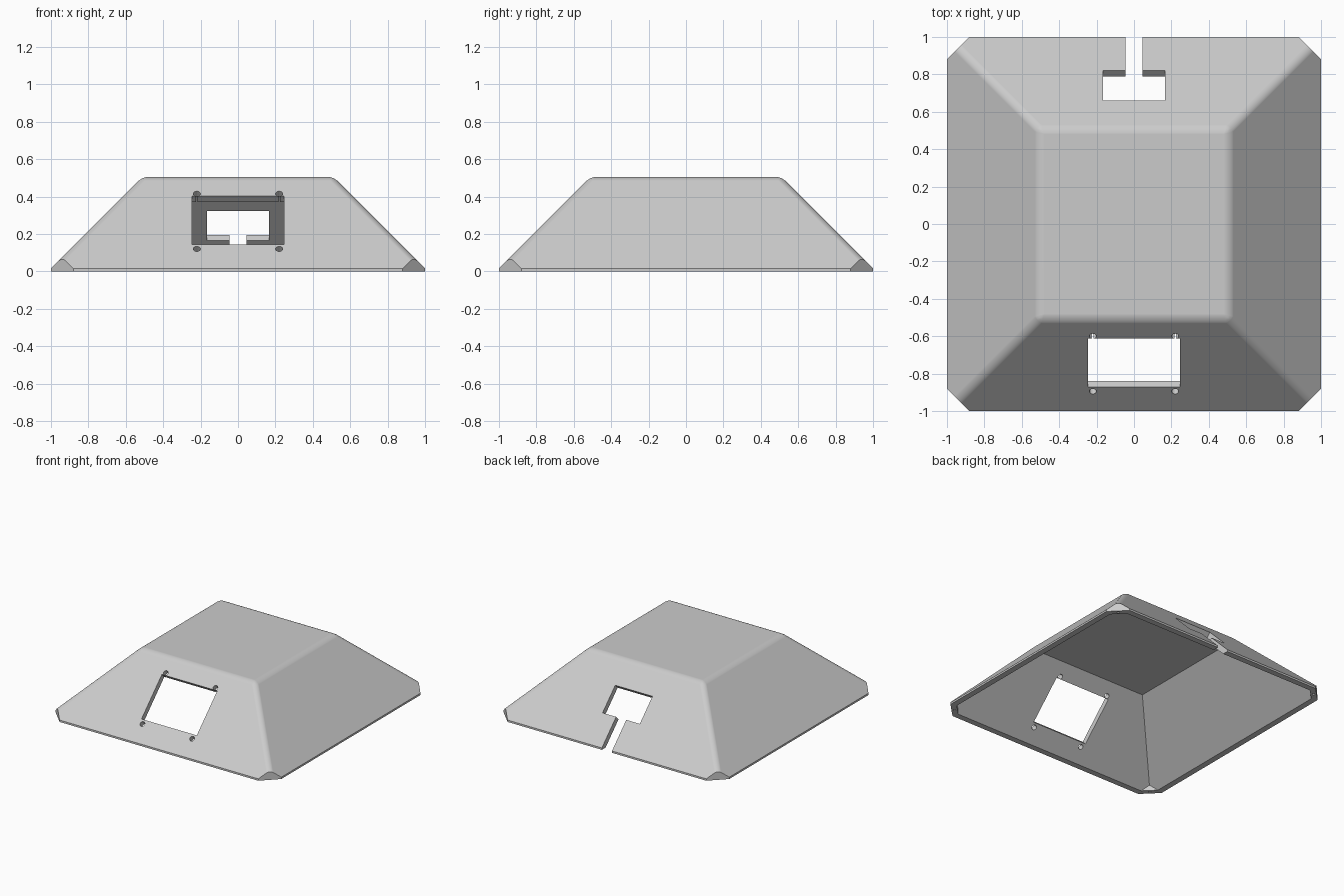
import bpy, bmesh, math
from mathutils import Matrix, Vector

if "Cube" in bpy.data.objects:
    bpy.data.objects.remove(bpy.data.objects["Cube"], do_unlink=True)

SLOPE = 1.015     # half width of the 45 degree slopes at z = 0
HEIGHT = 0.505
WALL = 0.044
CORNER = 1.88     # x + y on the cut corners

grey = bpy.data.materials.new("light_grey")
grey.use_nodes = True
grey.diffuse_color = (0.6, 0.6, 0.6, 1)
grey.node_tree.nodes["Principled BSDF"].inputs["Base Color"].default_value = (0.6, 0.6, 0.6, 1)


def make(name, bm):
    bmesh.ops.recalc_face_normals(bm, faces=bm.faces[:])
    mesh = bpy.data.meshes.new(name)
    bm.to_mesh(mesh)
    bm.free()
    mesh.materials.append(grey)
    ob = bpy.data.objects.new(name, mesh)
    bpy.context.collection.objects.link(ob)
    return ob


def loft(name, low, high, z0, z1, bevel=0):
    """Solid between two matching outlines, with optional rounded hips and top."""
    bm = bmesh.new()
    a = [bm.verts.new((x, y, z0)) for x, y in low]
    b = [bm.verts.new((x, y, z1)) for x, y in high]
    bm.faces.new(a)
    bm.faces.new(b)
    for i in range(len(a)):
        j = (i + 1) % len(a)
        bm.faces.new((a[i], a[j], b[j], b[i]))
    if bevel:
        edges = [e for e in bm.edges if any(v in b for v in e.verts)]
        bmesh.ops.bevel(bm, geom=edges, offset=bevel, segments=6, profile=0.5, affect='EDGES')
    return make(name, bm)


def square(h):
    return [(-h, -h), (h, -h), (h, h), (-h, h)]


def octagon(h, corner):
    c = corner - h
    return [(-c, -h), (c, -h), (h, -c), (h, c), (c, h), (-c, h), (-h, c), (-h, -c)]


def box(name, centre, size, tilt=0):
    bm = bmesh.new()
    m = Matrix.Translation(centre) @ Matrix.Rotation(tilt, 4, 'X') @ Matrix.Diagonal((*size, 1))
    bmesh.ops.create_cube(bm, size=1, matrix=m)
    return make(name, bm)


def peg(name, centre, radius, depth, tilt=0):
    bm = bmesh.new()
    m = Matrix.Translation(centre) @ Matrix.Rotation(tilt, 4, 'X')
    bmesh.ops.create_cone(bm, cap_ends=True, segments=20, radius1=radius, radius2=radius,
                          depth=depth, matrix=m)
    return make(name, bm)


def boolean(ob, tool, operation):
    mod = ob.modifiers.new("cut", 'BOOLEAN')
    mod.operation = operation
    mod.solver = 'EXACT'
    mod.object = tool
    bpy.context.view_layer.objects.active = ob
    bpy.ops.object.modifier_apply(modifier=mod.name)
    bpy.data.objects.remove(tool, do_unlink=True)


def frustum(name, half, top, bevel=0):
    below = 0.3
    return loft(name, square(half + below), square(half - top), -below, top, bevel)


# Outer shell: rounded frustum trimmed to an upright rim with cut corners
shell = frustum("sloped_cover", SLOPE, HEIGHT, 0.03)
rim = octagon(1, CORNER)
boolean(shell, loft("rim_trim", rim, rim, 0, 1), 'INTERSECT')

# Hollow inside with an even wall
hollow = frustum("hollow", SLOPE - WALL * math.sqrt(2), HEIGHT - WALL)
inner = octagon(1.1, CORNER - WALL * math.sqrt(2))
boolean(hollow, loft("hollow_trim", inner, inner, -0.2, 1), 'INTERSECT')
boolean(shell, hollow, 'DIFFERENCE')

# Front window with four screw holes, square to the slope
tilt = math.radians(45)
boolean(shell, box("window", (0, -0.742, SLOPE - 0.742), (0.49, 0.365, 0.2), tilt), 'DIFFERENCE')
for x in (-0.22, 0.22):
    for y in (0.6, 0.895):
        boolean(shell, peg("screw_hole", (x, -y, SLOPE - y), 0.019, 0.2, tilt), 'DIFFERENCE')

# Back opening and the cable slot leading down from it
boolean(shell, box("back_opening", (0, 0.74, SLOPE - 0.74), (0.33, 0.226, 0.2), -tilt), 'DIFFERENCE')
boolean(shell, box("cable_slot", (0, 0.93, 0.06), (0.09, 0.36, 0.3)), 'DIFFERENCE')

# Small blind holes under the four corners
for sx in (-1, 1):
    for sy in (-1, 1):
        c = (CORNER - WALL / math.sqrt(2)) / 2
        boolean(shell, peg("corner_hole", (sx * c, sy * c, 0), 0.01, 0.06), 'DIFFERENCE')

# Smooth rounded hips, crisp everywhere else
bpy.ops.object.select_all(action='DESELECT')
shell.select_set(True)
bpy.context.view_layer.objects.active = shell
bpy.ops.object.shade_smooth_by_angle(angle=math.radians(18))
weighted = shell.modifiers.new("even_shading", 'WEIGHTED_NORMAL')
weighted.keep_sharp = True
